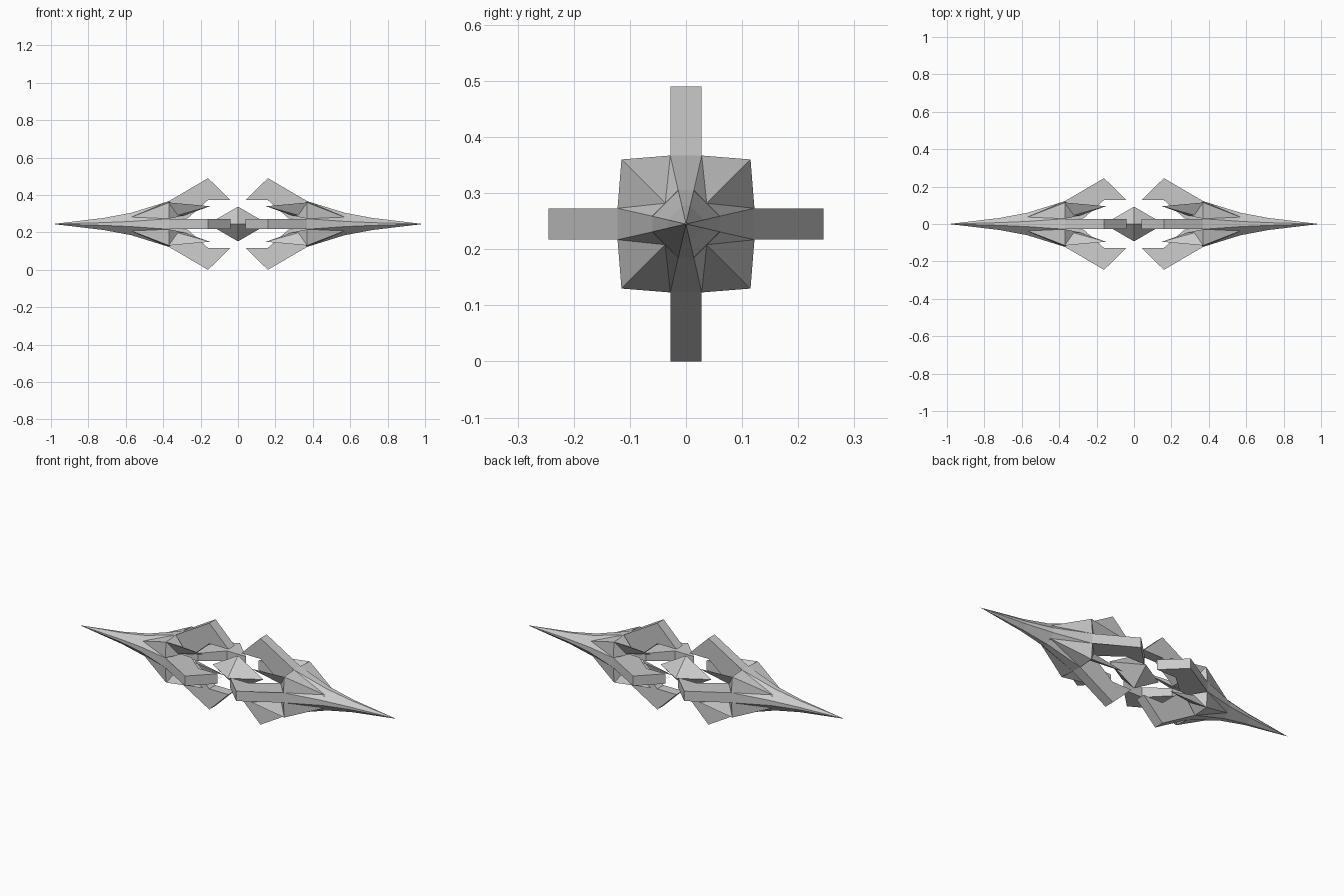
import bpy, bmesh
from mathutils import Matrix, Vector
from math import radians

if "Cube" in bpy.data.objects:
    bpy.data.objects.remove(bpy.data.objects["Cube"])

CZ = 0.245  # height of the long axis


def make(name, verts, faces=None):
    """Build a flat faceted part; convex hull if no faces are given."""
    bm = bmesh.new()
    vs = [bm.verts.new(v) for v in verts]
    if faces is None:
        res = bmesh.ops.convex_hull(bm, input=vs)
        junk = {g for g in res["geom_interior"] + res["geom_unused"]
                if isinstance(g, bmesh.types.BMVert)}
        bmesh.ops.delete(bm, geom=list(junk), context='VERTS')
    else:
        for f in faces:
            bm.faces.new([vs[i] for i in f])
    bmesh.ops.recalc_face_normals(bm, faces=bm.faces[:])
    me = bpy.data.meshes.new(name)
    bm.to_mesh(me)
    bm.free()
    ob = bpy.data.objects.new(name, me)
    bpy.context.collection.objects.link(ob)
    return ob


def turned(verts, k, side):
    """Rotate a quarter turn k times about the long axis, mirror to a side."""
    rot = Matrix.Rotation(radians(90 * k), 3, 'X')
    out = []
    for v in verts:
        p = rot @ Vector(v)
        out.append((p.x * side, p.y, p.z + CZ))
    return out


# eight sided needle tip sections: x, radius
sections = [(0.72, 0.032), (0.57, 0.06)]
K = 0.23  # half width of a flat relative to its radius
tip_v = [(0.99, 0, 0)]
for x, r in sections:
    w = r * K
    tip_v += [(x, a, b) for a, b in ((w, r), (r, w), (r, -w), (w, -r),
                                     (-w, -r), (-r, -w), (-r, w), (-w, r))]
tip_f = []
for i in range(8):
    j = (i + 1) % 8
    tip_f += [(0, 1 + i, 1 + j), (1 + i, 9 + i, 9 + j, 1 + j)]
tip_f.append(tuple(range(9, 17)))

# swept fin side profile: x, radius, half width
fin = [(0.57, 0.06, 0.014), (0.37, 0.122, 0.028), (0.16, 0.245, 0.028),
       (0.04, 0.128, 0.028), (0.16, 0.128, 0.028), (0.27, 0.03, 0.022),
       (0.57, 0.0, 0.014)]
n = len(fin)
fin_v = [(x, w, r) for x, r, w in fin] + [(x, -w, r) for x, r, w in fin]
fin_f = [tuple(range(n)), tuple(range(2 * n - 1, n - 1, -1))]
fin_f += [(i, (i + 1) % n, n + (i + 1) % n, n + i) for i in range(n)]

# diagonal shard between fins
shard_v = [(0.57, 0.037, 0.037),                              # nose
           (0.37, 0.115, 0.115),                              # outer corner
           (0.37, 0.028, 0.122), (0.37, 0.122, 0.028),        # fin corners
           (0.57, 0.014, 0.06), (0.57, 0.06, 0.014),          # needle corners
           (0.29, 0.045, 0.045)]                              # inner rear
shard_f = [(4, 0, 2), (0, 1, 2), (0, 3, 1), (0, 5, 3),
           (1, 6, 2), (1, 3, 6), (6, 4, 2), (6, 3, 5), (6, 0, 4), (6, 5, 0)]

# barb trailing back from the shard
barb_v = [(0.37, 0.115, 0.115), (0.15, 0.095, 0.095),
          (0.33, 0.075, 0.045), (0.33, 0.045, 0.075), (0.29, 0.045, 0.045)]

for side, tag in ((1, "right"), (-1, "left")):
    make(f"needle_tip_{tag}", turned(tip_v, 0, side), tip_f)
    for k in range(4):
        make(f"fin_{tag}_{k}", turned(fin_v, k, side), fin_f)
        make(f"shard_{tag}_{k}", turned(shard_v, k, side), shard_f)
        make(f"barb_{tag}_{k}", turned(barb_v, k, side))

# floating diamond core
make("core", [(0.16, 0, CZ), (-0.16, 0, CZ), (0, 0.093, CZ),
              (0, -0.093, CZ), (0, 0, CZ + 0.093), (0, 0, CZ - 0.093)])
